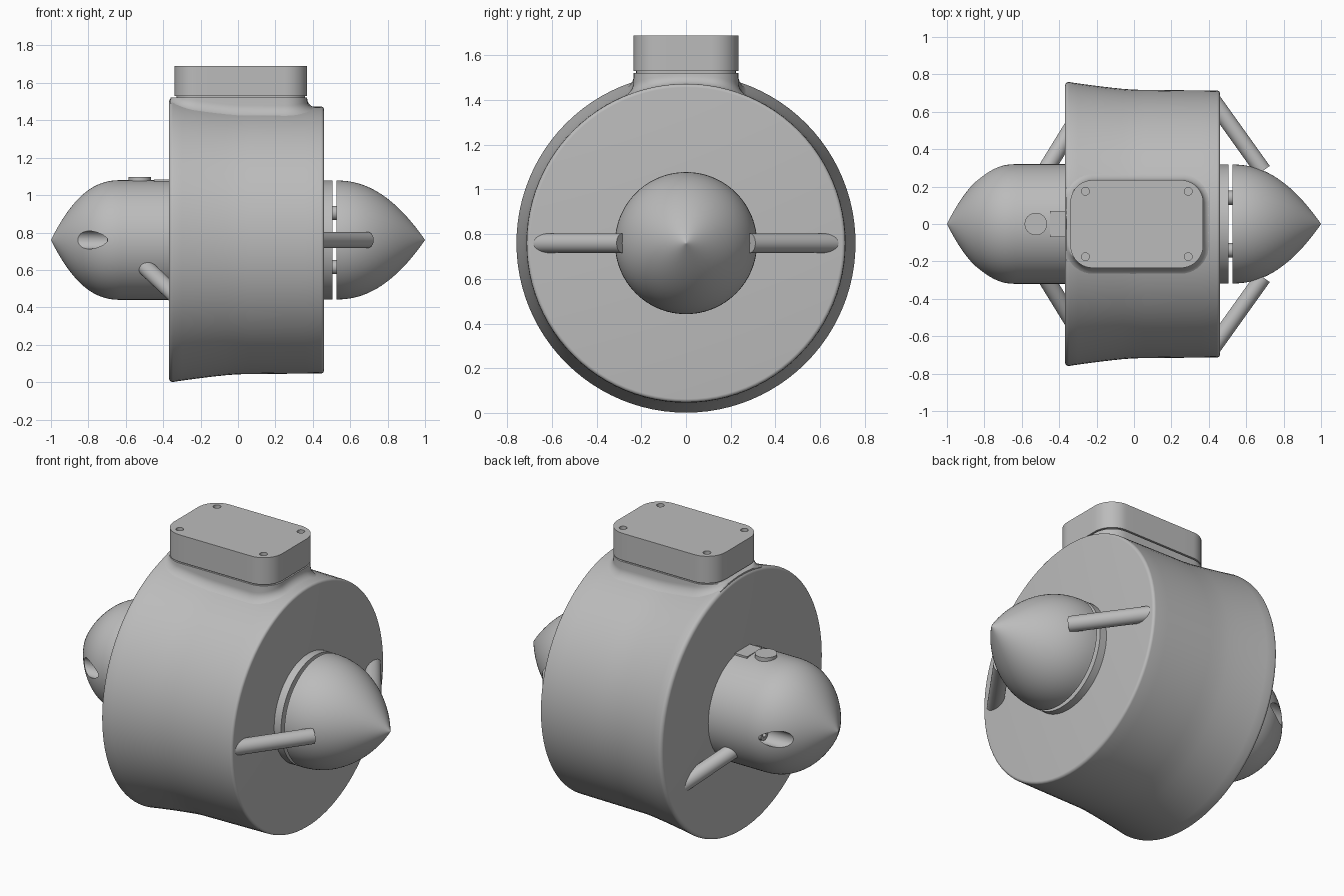
import bpy, bmesh, math
from mathutils import Vector

cube = bpy.data.objects.get("Cube")
if cube:
    bpy.data.objects.remove(cube, do_unlink=True)

AXIS = 0.76  # height of the thruster axis

grey = bpy.data.materials.new("light grey")
grey.use_nodes = True
grey.diffuse_color = (0.5, 0.5, 0.5, 1)
grey.node_tree.nodes["Principled BSDF"].inputs["Base Color"].default_value = (0.5, 0.5, 0.5, 1)


def finish(bm, name, angle=35):
    bmesh.ops.recalc_face_normals(bm, faces=bm.faces)
    mesh = bpy.data.meshes.new(name)
    bm.to_mesh(mesh)
    bm.free()
    mesh.materials.append(grey)
    obj = bpy.data.objects.new(name, mesh)
    bpy.context.collection.objects.link(obj)
    smooth(obj, angle)
    return obj


def smooth(obj, angle=35):
    bpy.ops.object.select_all(action="DESELECT")
    obj.select_set(True)
    bpy.context.view_layer.objects.active = obj
    bpy.ops.object.shade_smooth_by_angle(angle=math.radians(angle))


def loft(bm, rings):
    """Skin closed rings of points, and cap both ends."""
    loops = [[bm.verts.new(p) for p in ring] for ring in rings]
    for a, b in zip(loops, loops[1:]):
        n = len(a)
        for i in range(n):
            bm.faces.new((a[i], a[(i + 1) % n], b[(i + 1) % n], b[i]))
    bm.faces.new(loops[0])
    bm.faces.new(loops[-1])


def revolve(name, profile, steps=96):
    """Turn an (x, radius) profile around the thruster axis."""
    bm = bmesh.new()
    turns = [2 * math.pi * i / steps for i in range(steps)]
    loft(bm, [[(x, r * math.cos(t), AXIS + r * math.sin(t)) for t in turns] for x, r in profile])
    return finish(bm, name)


def rod(name, start, end, radius, steps=32):
    a, b = Vector(start), Vector(end)
    turn = (b - a).to_track_quat("Z", "Y")
    bm = bmesh.new()
    circle = [turn @ Vector((radius * math.cos(t), radius * math.sin(t), 0))
              for t in (2 * math.pi * i / steps for i in range(steps))]
    loft(bm, [[a + p for p in circle], [b + p for p in circle]])
    return finish(bm, name)


def rounded_rect(grow=0.0, corner=0.12, steps=10):
    """Plan outline of the junction box, with straight sides subdivided."""
    cx, hx, hy = 0.015, 0.355 + grow, 0.235 + grow
    corner += grow
    pts = []
    for q, (sx, sy) in enumerate([(1, 1), (-1, 1), (-1, -1), (1, -1)]):
        for i in range(steps + 1):
            t = math.pi / 2 * (q + i / steps)
            pts.append((cx + sx * (hx - corner) + corner * math.cos(t),
                        sy * (hy - corner) + corner * math.sin(t)))
    out = []
    for p, q in zip(pts, pts[1:] + pts[:1]):
        parts = 8 if math.dist(p, q) > 0.1 else 1
        out += [(p[0] + (q[0] - p[0]) * k / parts, p[1] + (q[1] - p[1]) * k / parts)
                for k in range(parts)]
    return out


def cut(target, cutters):
    for c in cutters:
        mod = target.modifiers.new("cut", "BOOLEAN")
        mod.operation, mod.solver, mod.object = "DIFFERENCE", "EXACT", c
        bpy.ops.object.select_all(action="DESELECT")
        target.select_set(True)
        bpy.context.view_layer.objects.active = target
        bpy.ops.object.modifier_apply(modifier=mod.name)
        bpy.data.objects.remove(c, do_unlink=True)
    smooth(target)


# Main drum: flared at one end, with rounded rims
def drum_radius(x):
    return 0.718 + 0.041 * (max(0, -x) / 0.35) ** 1.25 - 0.005 * max(0, x) / 0.46


def rim(x, r, size, way, count=6):
    arc = [math.pi / 2 * i / count for i in range(count + 1)]
    return [(x + way * size * (1 - math.sin(t)), r - size * (1 - math.cos(t))) for t in reversed(arc)]


left_rim = rim(-0.37, drum_radius(-0.35), 0.022, 1)[::-1]
right_rim = rim(0.46, drum_radius(0.45), 0.016, -1)
body = [(x, drum_radius(x)) for x in (-0.3 + 0.06 * i for i in range(12))]
revolve("drum", left_rim + body + right_rim[::-1][::-1]
        if right_rim[0][0] < right_rim[-1][0] else left_rim[::-1] + body + right_rim[::-1])


# Pods at both ends of the drum
def ogive(base, tip, radius, power, count=28):
    ts = [1 - (1 - i / count) ** 1.4 for i in range(count)] + [0.9995]
    return [(base + (tip - base) * t, radius * (1 - t ** power)) for t in ts]


motor = revolve("motor_pod", [(-0.3, 0.32)] + ogive(-0.62, -1, 0.32, 2.4))
revolve("hub_disc", [(0.4, 0.318), (0.505, 0.318)])
revolve("tail_cone", ogive(0.527, 1, 0.318, 2.15))

# Screw bores running into the motor pod
cut(motor, [rod("bore_cutter", (-1.1, s * 0.265, AXIS), (-0.67, s * 0.265, AXIS), 0.048) for s in (1, -1)])
for s, side in ((1, "back"), (-1, "front")):
    y = s * 0.265
    screw = rod("pod_screw_" + side, (-0.7, y, AXIS), (-0.64, y, AXIS), 0.032)
    cut(screw, [rod("socket_cutter", (-0.75, y, AXIS), (-0.68, y, AXIS), 0.016, 6)])

    # Slanted struts
    rod("tail_strut_" + side, (0.415, s * 0.67, AXIS), (0.69, s * 0.285, AXIS), 0.044)
    c, n = s * math.cos(math.pi / 6), -math.sin(math.pi / 6)
    rod("motor_strut_" + side, (-0.33, c * 0.6, AXIS + n * 0.6),
        (-0.49, c * 0.3, AXIS + n * 0.3), 0.044)

    # Standoffs bridging the gap behind the tail cone
    for v, level in ((1, "upper"), (-1, "lower")):
        rod(f"standoff_{level}_{side}", (0.49, s * 0.14, AXIS + v * 0.145),
            (0.54, s * 0.14, AXIS + v * 0.145), 0.038)

# Plug and low pad on top of the motor pod
rod("top_plug", (-0.525, 0, 1.02), (-0.525, 0, 1.098), 0.06)
bm = bmesh.new()
corners = [(-0.45, -0.07), (-0.34, -0.07), (-0.34, 0.07), (-0.45, 0.07)]
loft(bm, [[(x, y, z) for x, y in corners] for z in (1.0, 1.083)])
finish(bm, "top_pad")

# Pedestal blending from the drum up to the junction box
TOP, BLEND = 1.522, 0.045


def on_drum(x, y, lift):
    return AXIS + math.sqrt(drum_radius(x) ** 2 - y * y) + lift


rings = [[(max(x, -0.362), y, 1.36) for x, y in rounded_rect(BLEND)]]
for i in range(8):
    a = math.pi / 2 * i / 7
    flare, lift = BLEND * (1 - math.sin(a)), BLEND * (1 - math.cos(a)) - 0.003
    rings.append([(max(x, -0.362), y, min(TOP, on_drum(max(x, -0.362), y, lift)))
                  for x, y in rounded_rect(flare)])
rings.append([(x, y, TOP) for x, y in rounded_rect(-0.001)])
bm = bmesh.new()
loft(bm, rings)
finish(bm, "box_pedestal")

# Recessed seam and the junction box above it
bm = bmesh.new()
loft(bm, [[(x, y, z) for x, y in rounded_rect(-0.012)] for z in (1.5, 1.54)])
finish(bm, "box_seam")
bm = bmesh.new()
loft(bm, [[(x, y, z) for x, y in rounded_rect()] for z in (1.53, 1.69)])
box = finish(bm, "junction_box")
cut(box, [rod("screw_cutter", (0.015 + sx * 0.275, sy * 0.175, 1.66),
              (0.015 + sx * 0.275, sy * 0.175, 1.75), 0.021, 24)
          for sx in (1, -1) for sy in (1, -1)])
